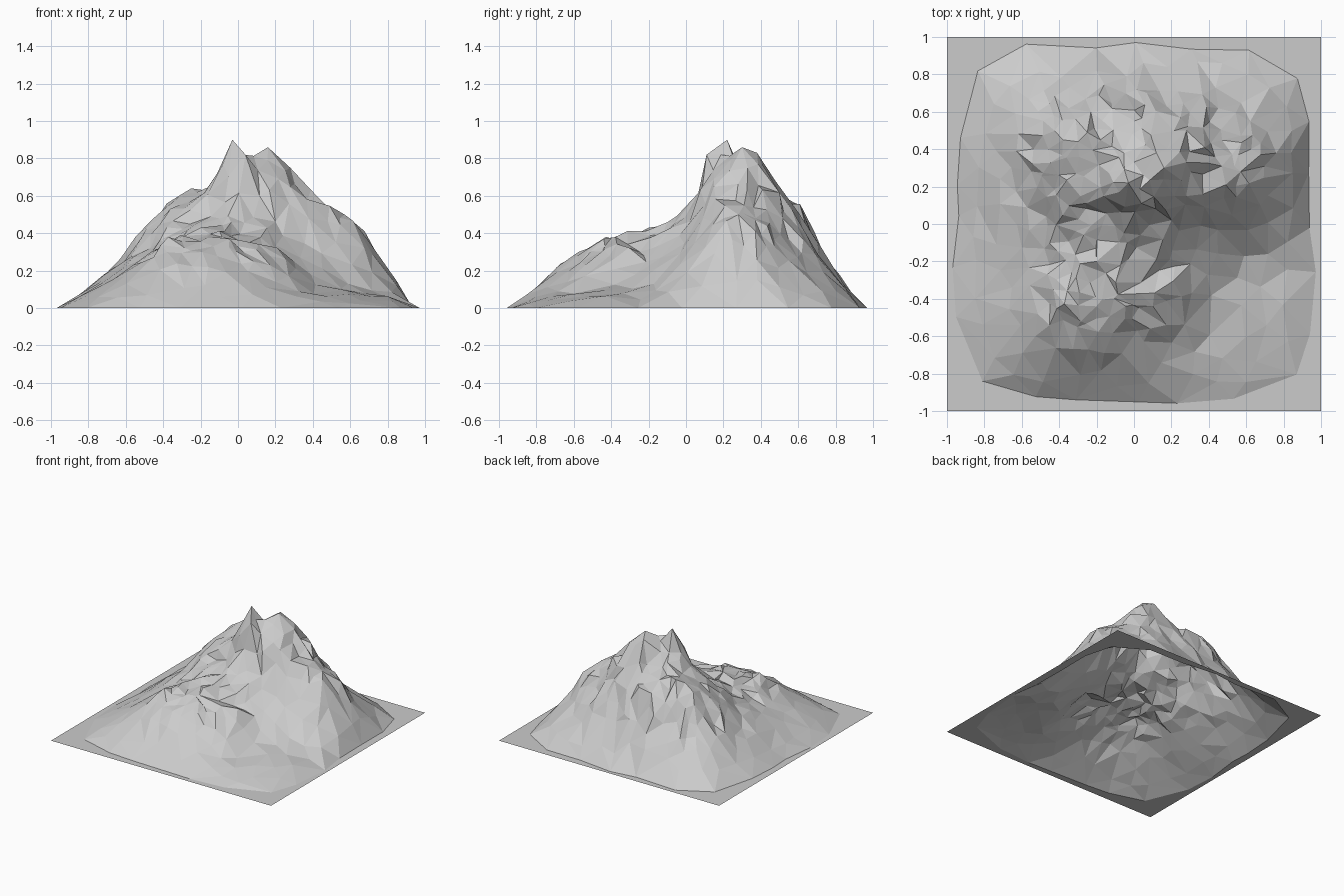
import bpy
import bmesh
import math
import random
from mathutils import Vector, noise
from mathutils.geometry import delaunay_2d_cdt

random.seed(7)

cube = bpy.data.objects.get("Cube")
if cube:
    bpy.data.objects.remove(cube, do_unlink=True)

# Broad relief in hundredths: rows run from back to front, columns from -x to +x
RELIEF = [
    [4, 9, 12, 17, 17, 16, 14, 10, 5],
    [8, 22, 39, 51, 53, 46, 37, 22, 8],
    [10, 29, 53, 60, 67, 77, 56, 43, 22],
    [10, 28, 47, 59, 82, 77, 56, 47, 20],
    [10, 25, 36, 46, 52, 46, 35, 27, 13],
    [9, 21, 31, 41, 39, 31, 20, 12, 6],
    [8, 19, 34, 37, 36, 29, 13, 9, 6],
    [7, 17, 27, 27, 24, 16, 8, 7, 4],
    [3, 7, 10, 11, 10, 8, 5, 4, 1],
]
CELL = 0.2

# High points: summit, side peaks, shoulders and a small spur at the back
PEAKS = [
    (-0.03, 0.22, 0.90), (0.16, 0.30, 0.86), (0.04, 0.11, 0.82),
    (0.12, 0.38, 0.83), (0.28, 0.33, 0.75), (0.05, 0.26, 0.79),
    (-0.25, 0.49, 0.64), (-0.18, 0.45, 0.63), (-0.38, 0.45, 0.56),
    (-0.30, 0.44, 0.61), (0.57, 0.28, 0.50), (0.47, 0.31, 0.55),
    (-0.08, 0.17, 0.77), (-0.20, -0.20, 0.43), (-0.20, 0.82, 0.18),
    (0.84, 0.38, 0.15),
]


def cell_height(row, col):
    if 0 <= row < len(RELIEF) and 0 <= col < len(RELIEF[0]):
        return RELIEF[row][col] / 100
    return 0.0


def spline(a, b, c, d, t):
    return b + 0.5 * t * (c - a + t * (2 * a - 5 * b + 4 * c - d + t * (3 * (b - c) + d - a)))


def ground(x, y):
    """Smooth height of the mountain at a point."""
    u, v = x / CELL + 4, 4 - y / CELL
    col, row = math.floor(u), math.floor(v)
    lines = [spline(*[cell_height(row + j, col + i) for i in range(-1, 3)], u - col)
             for j in range(-1, 3)]
    return max(0.008, spline(*lines, v - row))


def ramp(value, low, high):
    t = min(1, max(0, (value - low) / (high - low)))
    return t * t * (3 - 2 * t)


def roughness(x, y):
    """Craggy on high ground, calm on the flanks and the smooth side face."""
    calm = math.exp(-((x - 0.5) / 0.28) ** 2 - ((y + 0.02) / 0.2) ** 2)
    return ramp(ground(x, y), 0.08, 0.34) * (1 - 0.6 * calm)


def foot(angle, scale=1.0):
    """Rounded-square outline where the mountain meets the ground."""
    c, s = math.cos(angle), math.sin(angle)
    r = 0.95 * scale / (abs(c) ** 5 + abs(s) ** 5) ** 0.2
    return Vector((r * c, r * s))


# Scatter points: ground corners, foot ring, peaks, then slopes
corners = [Vector((x, y)) for x in (-1, 1) for y in (-1, 1)]
ring_count = 24
ring = [foot(math.tau * (i + random.uniform(-0.25, 0.25)) / ring_count,
             random.uniform(0.98, 1.03)) for i in range(ring_count)]
flat = corners + ring
ring_edges = [(len(corners) + i, len(corners) + (i + 1) % ring_count)
              for i in range(ring_count)]
slopes = [Vector(p[:2]) for p in PEAKS]
for attempt in range(9000):
    p = Vector((random.uniform(-0.9, 0.9), random.uniform(-0.9, 0.9)))
    if p.length > foot(math.atan2(p.y, p.x), 0.92).length:
        continue
    gap = 0.12 - 0.062 * roughness(p.x, p.y)
    if all((p - q).length > gap for q in slopes):
        slopes.append(p)

points, _, faces, *_ = delaunay_2d_cdt(flat + slopes, ring_edges, [], 0, 0.0001)

# Raise the surface and break up the crags
bm = bmesh.new()
for i, p in enumerate(points):
    peak = i - len(flat)
    if peak < 0:
        co = Vector((p.x, p.y, 0))
    elif peak < len(PEAKS):
        co = Vector(PEAKS[peak])
    else:
        rough = roughness(p.x, p.y)
        co = Vector((p.x, p.y, ground(p.x, p.y)))
        crag = noise.noise(co * 9) * 0.035 + random.uniform(-0.022, 0.022)
        shift = Vector((random.uniform(-1, 1), random.uniform(-1, 1), 0)) * 0.024
        co += shift * rough
        co.z += crag * rough + random.uniform(-0.007, 0.007)
        co.z = min(0.82, max(0.006, co.z))
    bm.verts.new(co)
bm.verts.ensure_lookup_table()
for face in faces:
    bm.faces.new([bm.verts[i] for i in face])
for face in bm.faces:
    face.normal_update()
    if face.normal.z < 0:
        face.normal_flip()

mesh = bpy.data.meshes.new("mountain")
bm.to_mesh(mesh)
bm.free()
mountain = bpy.data.objects.new("mountain", mesh)
bpy.context.collection.objects.link(mountain)

# Plain grey rock
GREY = (0.6, 0.6, 0.6, 1)
rock = bpy.data.materials.new("grey_rock")
rock.use_nodes = True
rock.diffuse_color = GREY
rock.node_tree.nodes["Principled BSDF"].inputs["Base Color"].default_value = GREY
mesh.materials.append(rock)
